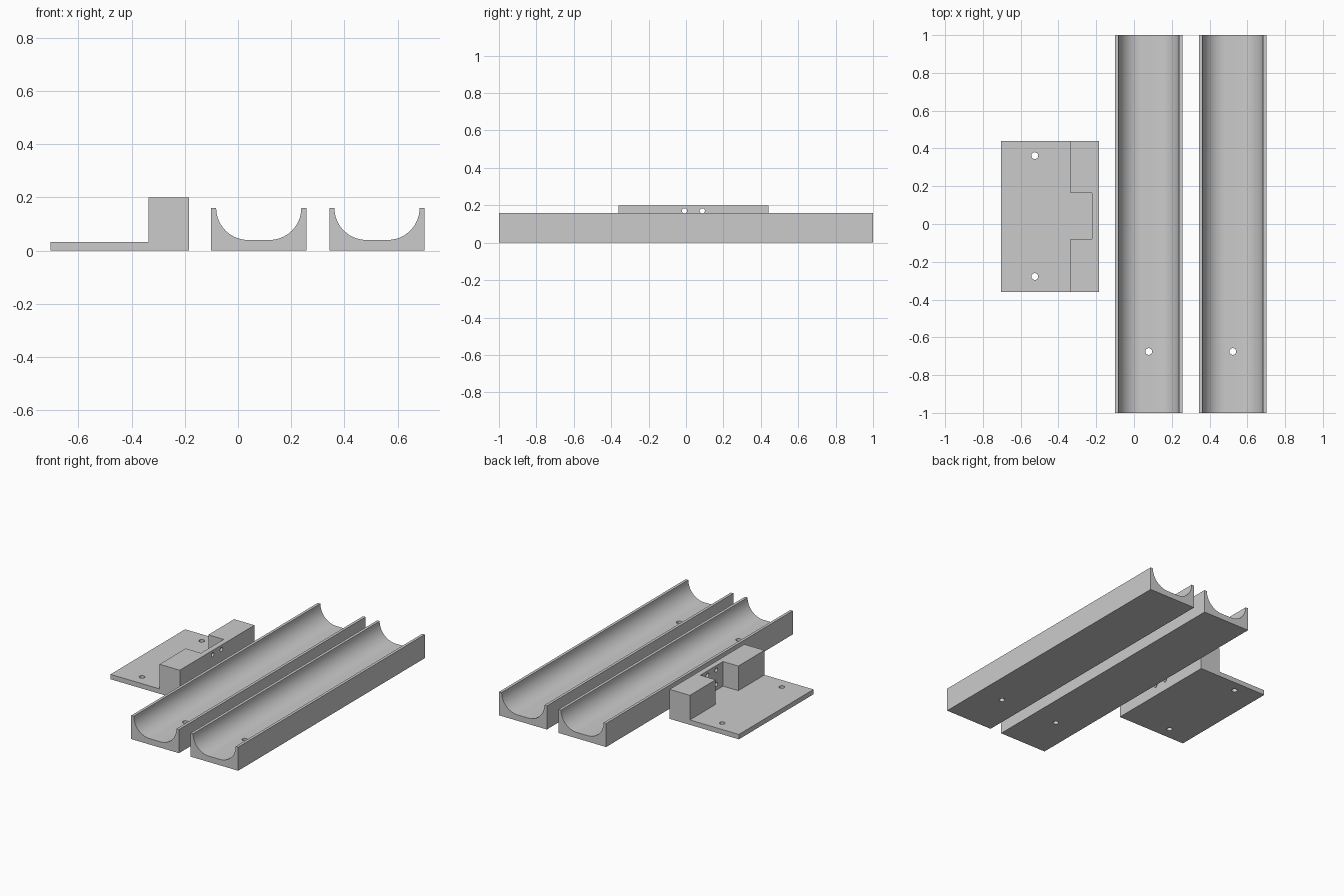
import bpy, bmesh, math
from mathutils import Matrix, Vector

if "Cube" in bpy.data.objects:
    bpy.data.objects.remove(bpy.data.objects["Cube"])

grey = bpy.data.materials.new("mid grey")
grey.diffuse_color = (0.6, 0.6, 0.6, 1)
grey.use_nodes = True
grey.node_tree.nodes["Principled BSDF"].inputs["Base Color"].default_value = grey.diffuse_color


def prism(name, outline, start, step):
    """Extrude a closed outline of 3D points along a vector."""
    bm = bmesh.new()
    face = bm.faces.new([bm.verts.new(Vector(p) + Vector(start)) for p in outline])
    out = bmesh.ops.extrude_face_region(bm, geom=[face])
    moved = [v for v in out["geom"] if isinstance(v, bmesh.types.BMVert)]
    bmesh.ops.translate(bm, verts=moved, vec=step)
    bmesh.ops.recalc_face_normals(bm, faces=bm.faces)
    return add_object(name, bm)


def add_object(name, bm):
    mesh = bpy.data.meshes.new(name)
    bm.to_mesh(mesh)
    bm.free()
    mesh.materials.append(grey)
    obj = bpy.data.objects.new(name, mesh)
    bpy.context.collection.objects.link(obj)
    return obj


def drill(obj, centres, radius, axis="Z"):
    """Cut round holes, then smooth the curved walls."""
    bm = bmesh.new()
    turn = Matrix.Rotation(math.pi / 2, 4, "Y") if axis == "X" else Matrix()
    for c in centres:
        bmesh.ops.create_cone(bm, cap_ends=True, segments=32, radius1=radius,
                              radius2=radius, depth=0.12,
                              matrix=Matrix.Translation(c) @ turn)
    cutter = add_object("hole_cutter", bm)
    cutter.hide_render = True
    mod = obj.modifiers.new("holes", "BOOLEAN")
    mod.operation, mod.solver, mod.object = "DIFFERENCE", "EXACT", cutter
    bpy.ops.object.select_all(action="DESELECT")
    bpy.context.view_layer.objects.active = obj
    obj.select_set(True)
    bpy.ops.object.modifier_apply(modifier=mod.name)
    bpy.data.objects.remove(cutter)
    bpy.ops.object.shade_smooth_by_angle(angle=math.radians(30))


# Two long troughs: flat floor with quarter-round sides and thin lips
HALF, INNER, TOP, R = 0.179, 0.16, 0.16, 0.12
right_arc = [(INNER - R + R * math.cos(a), TOP - R * math.sin(a))
             for a in (math.pi / 2 * i / 20 for i in range(21))]
left_arc = [(-x, z) for x, z in reversed(right_arc)]
section = [(-HALF, 0), (HALF, 0), (HALF, TOP)] + right_arc + left_arc + [(-HALF, TOP)]
for name, cx in (("inner_trough", 0.078), ("outer_trough", 0.523)):
    trough = prism(name, [(x, 0, z) for x, z in section], (cx, -1, 0), (0, 2, 0))
    drill(trough, [(cx, -0.675, 0.0)], 0.018)

# Bracket base plate with two screw holes
X0, X1, Y0, Y1, PLATE, WALL = -0.705, -0.185, -0.36, 0.44, 0.033, 0.2
plate = prism("base_plate", [(X0, Y0, 0), (X1, Y0, 0), (X1, Y1, 0), (X0, Y1, 0)],
              (0, 0, 0), (0, 0, PLATE))
drill(plate, [(-0.525, y, 0.0) for y in (-0.278, 0.362)], 0.018)

# Upright block with a notch behind a thin web, drilled with four holes
BACK, WEB, N0, N1 = -0.337, -0.222, -0.08, 0.163
plan = [(BACK, Y0), (X1, Y0), (X1, Y1), (BACK, Y1),
        (BACK, N1), (WEB, N1), (WEB, N0), (BACK, N0)]
block = prism("upright_block", [(x, y, 0) for x, y in plan],
              (0, 0, PLATE), (0, 0, WALL - PLATE))
drill(block, [(-0.2, y, z) for y in (-0.008, 0.087) for z in (0.073, 0.17)],
      0.014, "X")
